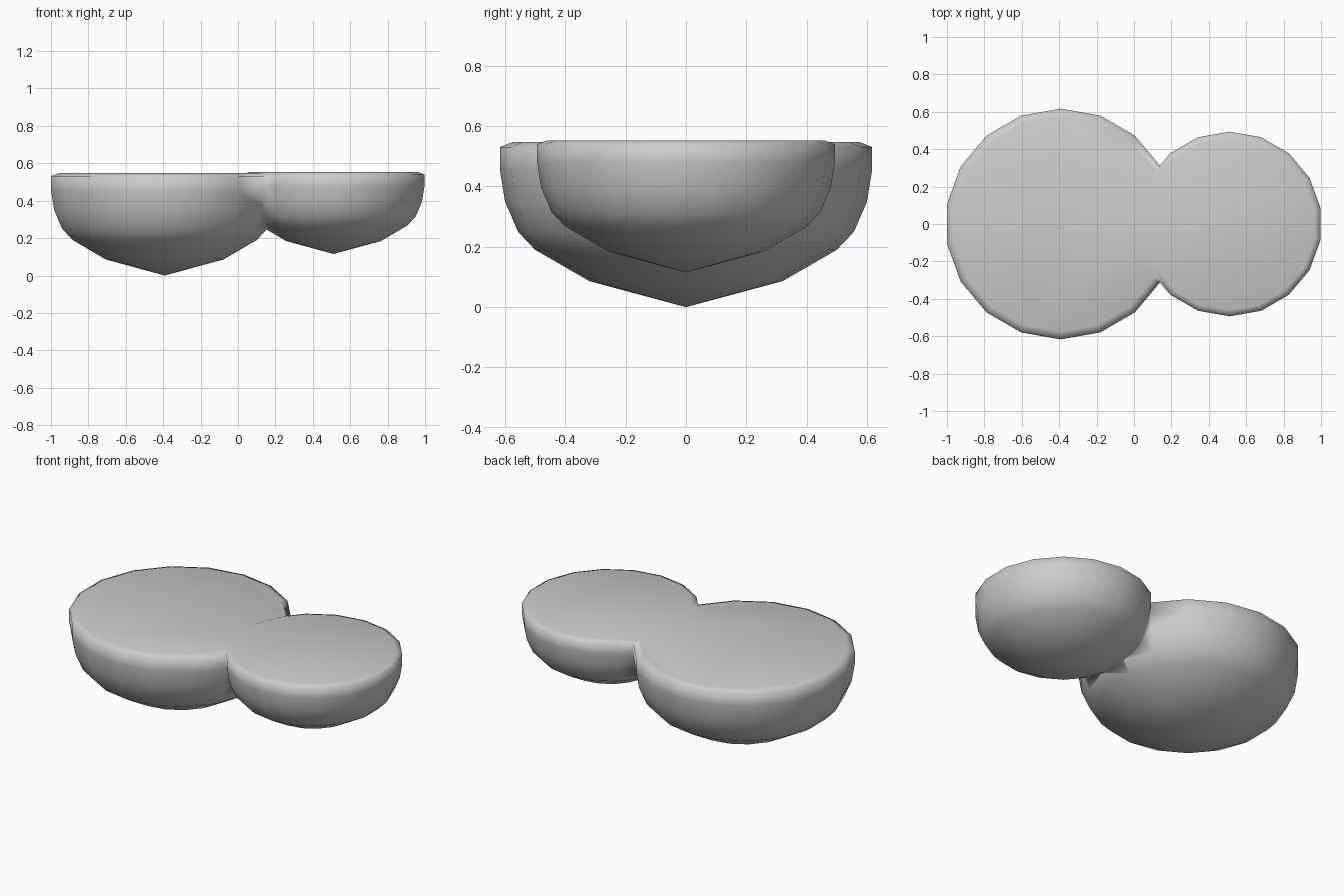
import bpy, bmesh
from math import cos, sin, radians

if "Cube" in bpy.data.objects:
    bpy.data.objects.remove(bpy.data.objects["Cube"])

SIDES = 18
# Half profile (radius, height above the tip), from the lower ring to the rim
PROFILE = [(0.32, 0.086), (0.5, 0.19), (0.557, 0.25), (0.6, 0.35),
           (0.617, 0.455), (0.617, 0.531), (0.575, 0.547)]


def lobe(name, x, z, scale):
    """Solid half-round lobe with a pointed base and a flat top."""
    bm = bmesh.new()
    tip = bm.verts.new((x, 0, z))
    rings = []
    for r, h in PROFILE:
        rings.append([bm.verts.new((x + scale * r * cos(radians(90 + 360 * i / SIDES)),
                                    scale * r * sin(radians(90 + 360 * i / SIDES)),
                                    z + scale * h)) for i in range(SIDES)])
    for i in range(SIDES):
        j = (i + 1) % SIDES
        bm.faces.new((tip, rings[0][j], rings[0][i]))
        for a, b in zip(rings, rings[1:]):
            bm.faces.new((a[i], a[j], b[j], b[i]))
    bm.faces.new(rings[-1])
    bmesh.ops.recalc_face_normals(bm, faces=bm.faces)
    mesh = bpy.data.meshes.new(name)
    bm.to_mesh(mesh)
    bm.free()
    obj = bpy.data.objects.new(name, mesh)
    bpy.context.collection.objects.link(obj)
    return obj


# Large lobe and the smaller one joined to its right side
body = lobe("double_lobed_body", -0.392, 0.0, 1.0)
small = lobe("small_lobe", 0.511, 0.115, 0.8)

# Merge into one solid
mod = body.modifiers.new("union", 'BOOLEAN')
mod.operation = 'UNION'
mod.solver = 'EXACT'
mod.object = small
bpy.context.view_layer.objects.active = body
body.select_set(True)
bpy.ops.object.modifier_apply(modifier=mod.name)
bpy.data.objects.remove(small)

# Soft shading over the whole surface
body.data.shade_smooth()
